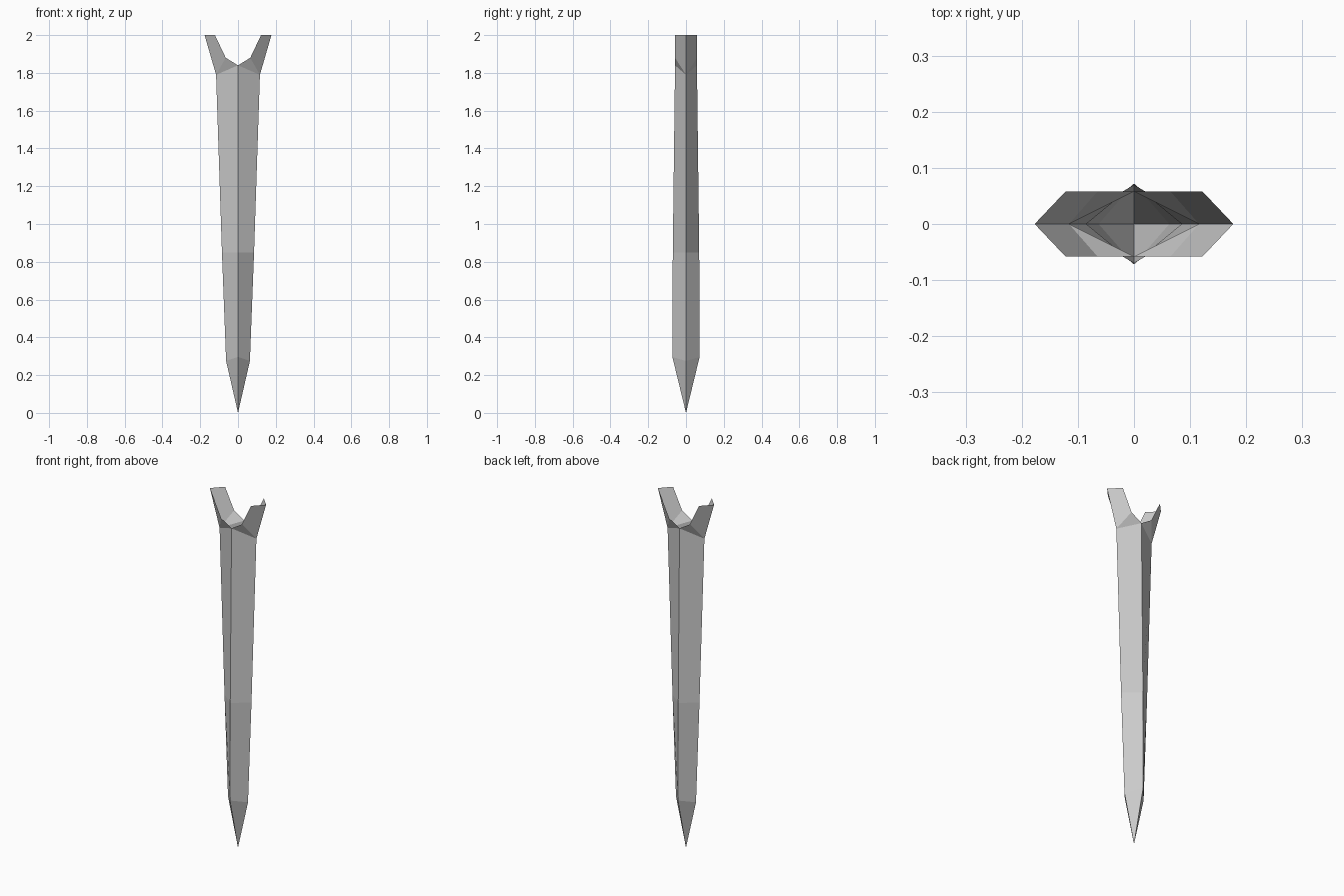
import bpy
import bmesh

if "Cube" in bpy.data.objects:
    bpy.data.objects.remove(bpy.data.objects["Cube"])

# Rings of the sheath, bottom to top: (edge half width, edge z, ridge half depth, ridge z)
RINGS = [(0.063, 0.275, 0.072, 0.296),
         (0.085, 0.85, 0.070, 0.85),
         (0.116, 1.79, 0.058, 1.84)]

bm = bmesh.new()

# One quarter of the body: pointed tip, then diamond-section panels
tip = bm.verts.new((0, 0, 0))
ridge = [bm.verts.new((0, -d, z)) for w, e, d, z in RINGS]
edge = [bm.verts.new((w, 0, e)) for w, e, d, z in RINGS]
bm.faces.new((tip, edge[0], ridge[0]))
for i in range(len(RINGS) - 1):
    bm.faces.new((ridge[i], edge[i], edge[i + 1], ridge[i + 1]))

# Flared prong at the open mouth
notch = bm.verts.new((0.065, -0.058, 1.88))
inner = bm.verts.new((0.122, -0.058, 2.0))
outer = bm.verts.new((0.177, 0, 2.0))
bm.faces.new((ridge[-1], edge[-1], notch))
bm.faces.new((notch, edge[-1], outer, inner))

mesh = bpy.data.meshes.new("sheath")
bm.to_mesh(mesh)
bm.free()
sheath = bpy.data.objects.new("sheath", mesh)
bpy.context.collection.objects.link(sheath)

# Mirror the quarter to all four sides
mirror = sheath.modifiers.new("mirror", "MIRROR")
mirror.use_axis = (True, True, False)
mirror.use_mirror_merge = True
mirror.merge_threshold = 0.0005
